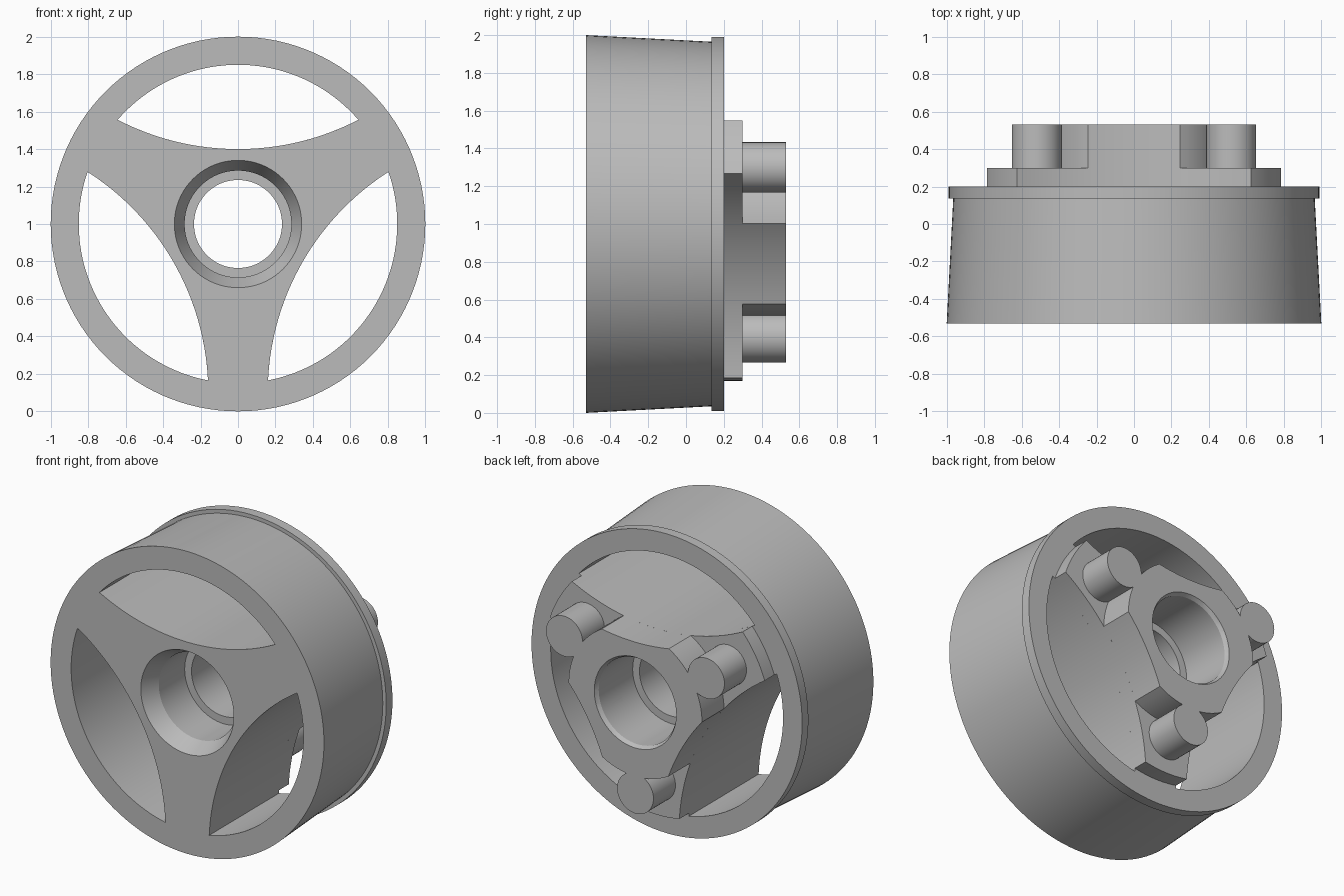
import bpy, bmesh, math
from math import sin, cos, pi
from mathutils import Vector

cube = bpy.data.objects.get("Cube")
if cube:
    bpy.data.objects.remove(cube, do_unlink=True)

grey = bpy.data.materials.new("plain grey")
grey.use_nodes = True
grey.diffuse_color = (0.5, 0.5, 0.5, 1)
grey.node_tree.nodes["Principled BSDF"].inputs["Base Color"].default_value = (0.5, 0.5, 0.5, 1)

AXIS_Z = 1.0                       # height of the wheel axis
FRONT, BACK, STEP, END = -0.53, 0.20, 0.30, 0.53
ARC_R, ARC_D = 1.40, 1.80          # scallop radius and its centre distance


def finish(name, bm):
    bmesh.ops.recalc_face_normals(bm, faces=bm.faces)
    me = bpy.data.meshes.new(name)
    bm.to_mesh(me)
    bm.free()
    me.materials.append(grey)
    ob = bpy.data.objects.new(name, me)
    bpy.context.collection.objects.link(ob)
    return ob


def lathe(name, profile, n=120):
    """Spin (radius, y) points round the axis and cap both ends."""
    bm = bmesh.new()
    rings = [[bm.verts.new((r * cos(2 * pi * i / n), y, AXIS_Z + r * sin(2 * pi * i / n)))
              for i in range(n)] for r, y in profile]
    for a, b in zip(rings, rings[1:]):
        for i in range(n):
            j = (i + 1) % n
            bm.faces.new((a[i], a[j], b[j], b[i]))
    bm.faces.new(rings[0])
    bm.faces.new(rings[-1])
    return finish(name, bm)


def prism(name, outline, y0, y1):
    """Extrude an outline of (x, z) points along y."""
    bm = bmesh.new()
    face = bm.faces.new([bm.verts.new((x, y0, AXIS_Z + z)) for x, z in outline])
    new = bmesh.ops.extrude_face_region(bm, geom=[face])["geom"]
    bmesh.ops.translate(bm, vec=Vector((0, y1 - y0, 0)),
                        verts=[v for v in new if isinstance(v, bmesh.types.BMVert)])
    return finish(name, bm)


def polar(r, a):
    return (r * cos(a), r * sin(a))


def circle_arc(r, a0, a1, n):
    return [polar(r, a0 + (a1 - a0) * i / n) for i in range(n + 1)]


def tip_angle(r):
    """Half angle at which the scallop meets a circle of radius r."""
    return math.acos((r * r + ARC_D ** 2 - ARC_R ** 2) / (2 * r * ARC_D))


def scallop(r, mid, n=32):
    """Concave side facing direction mid, from one tip to the other."""
    t = tip_angle(r)
    half = math.asin(r * sin(t) / ARC_R)
    cx, cz = polar(ARC_D, mid)
    pts = []
    for i in range(n + 1):
        x, z = polar(ARC_R, mid + pi + half * (1 - 2 * i / n))
        pts.append((cx + x, cz + z))
    return pts


def spider(r):
    """Three-armed outline with arms ending on a circle of radius r."""
    t, pts = tip_angle(r), []
    for k in range(3):
        mid = pi / 2 + k * 2 * pi / 3
        pts += scallop(r, mid)
        pts += circle_arc(r, mid + t, mid + 2 * pi / 3 - t, 12)[1:-1]
    return pts


def cut(ob, cutter):
    mod = ob.modifiers.new("cut", 'BOOLEAN')
    mod.operation, mod.solver, mod.object = 'DIFFERENCE', 'EXACT', cutter
    bpy.context.view_layer.objects.active = ob
    bpy.ops.object.modifier_apply(modifier=mod.name)


# Rim body, arm plate, raised hub
rim = lathe("rim_and_spokes", [(1.0, FRONT), (0.965, 0.135), (0.99, 0.135), (0.99, BACK)])
arms = prism("arm_plate", spider(0.83), BACK, STEP)
hub = prism("raised_hub", spider(0.488), STEP, END)

# Cutters: stepped bore and the three windows
bore = lathe("bore_cutter", [(0.365, FRONT - 0.05), (0.34, FRONT), (0.285, -0.42),
                             (0.285, -0.15), (0.235, -0.15), (0.235, 0.15), (0.285, 0.15),
                             (0.285, 0.505), (0.30, END), (0.33, END + 0.05)], 96)
cutters = [bore]
t = tip_angle(0.85)
for k in range(3):
    mid = pi / 2 + k * 2 * pi / 3
    lens = scallop(0.85, mid) + circle_arc(0.85, mid + t, mid - t, 40)[1:-1]
    cutters.append(prism("window_cutter", lens, FRONT - 0.1, BACK + 0.1))
for c in cutters:
    c.hide_render = True
    cut(rim, c)
for ob in (arms, hub):
    cut(ob, bore)
for c in cutters:
    bpy.data.objects.remove(c, do_unlink=True)

# Drive pegs
pegs = []
for k, side in enumerate(("left", "right", "bottom")):
    px, pz = polar(0.6, pi / 6 + k * 2 * pi / 3)
    ring = [(px + x, pz + z) for x, z in circle_arc(0.133, 0, 2 * pi, 48)[:-1]]
    pegs.append(prism(side + "_peg", ring, STEP, END))

# Smooth curved walls, crisp edges
bpy.ops.object.select_all(action='DESELECT')
for ob in [rim, arms, hub] + pegs:
    ob.select_set(True)
bpy.context.view_layer.objects.active = rim
bpy.ops.object.shade_smooth_by_angle(angle=math.radians(25))
